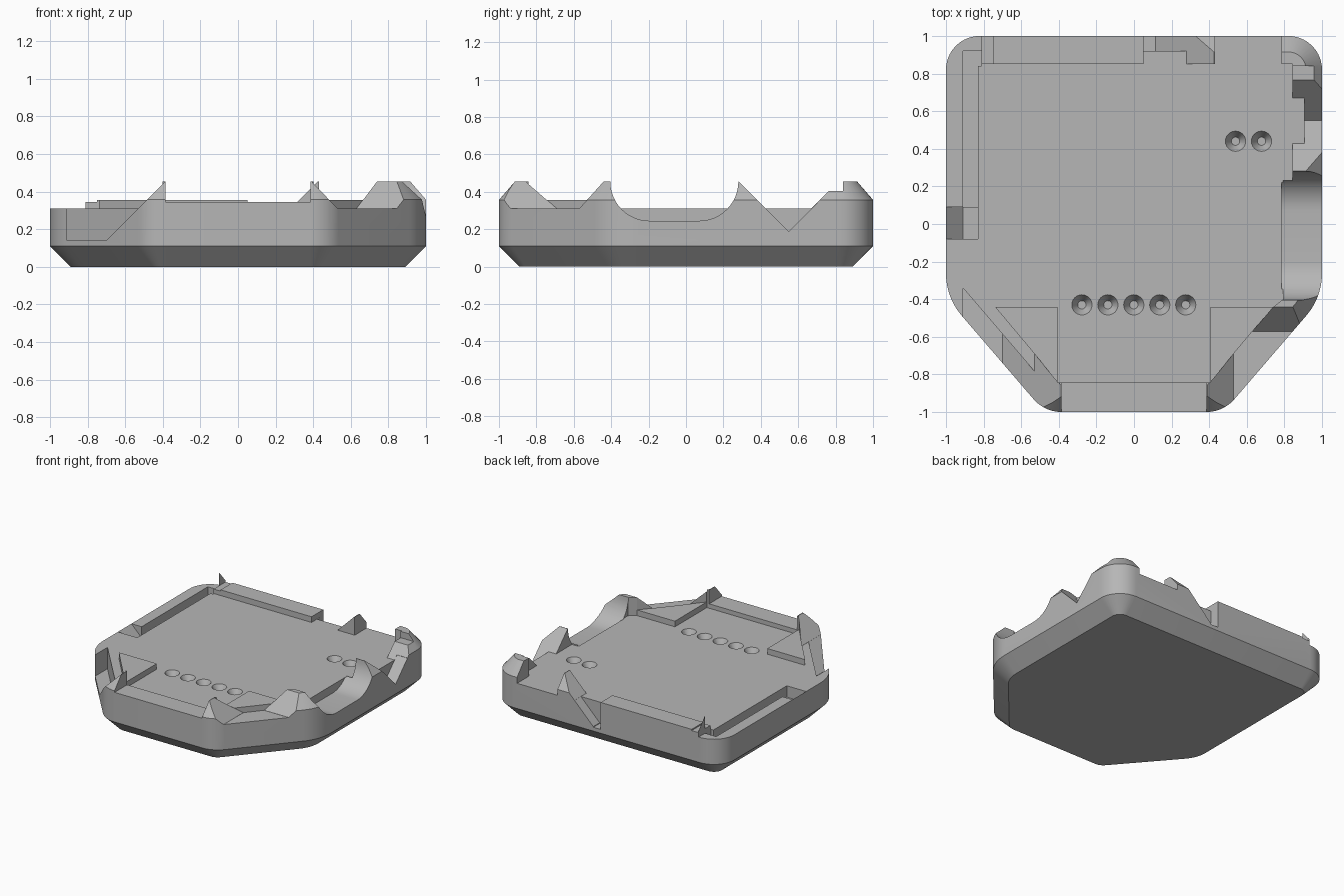
import bpy, bmesh, math
from mathutils import Vector

if "Cube" in bpy.data.objects:
    bpy.data.objects.remove(bpy.data.objects["Cube"])

FLOOR, LEDGE, TOP, FAR = 0.31, 0.14, 0.455, 1.1

grey = bpy.data.materials.new("plain grey")
grey.use_nodes = True
colour = (0.47, 0.47, 0.47, 1)
grey.diffuse_color = colour
grey.node_tree.nodes["Principled BSDF"].inputs["Base Color"].default_value = colour


def loft(name, rings):
    """Closed solid through rings of equal length."""
    bm = bmesh.new()
    loops = [[bm.verts.new(p) for p in ring] for ring in rings]
    n = len(loops[0])
    for a, b in zip(loops, loops[1:]):
        for i in range(n):
            bm.faces.new((a[i], a[(i + 1) % n], b[(i + 1) % n], b[i]))
    bm.faces.new(loops[0])
    bm.faces.new(loops[-1])
    bmesh.ops.recalc_face_normals(bm, faces=bm.faces)
    mesh = bpy.data.meshes.new(name)
    bm.to_mesh(mesh)
    bm.free()
    obj = bpy.data.objects.new(name, mesh)
    bpy.context.collection.objects.link(obj)
    return obj


def outline(inset, z, steps=10):
    """Rounded six-sided plan, moved inward by inset."""
    corners = [(1, 1, .18), (-1, 1, .18), (-1, -.39, .35),
               (-.475, -1, .2), (.475, -1, .2), (1, -.39, .35)]
    pts = [Vector(c[:2]) for c in corners]
    ring = []
    for i, (x, y, radius) in enumerate(corners):
        p = pts[i]
        u = (pts[i - 1] - p).normalized()
        v = (pts[(i + 1) % len(pts)] - p).normalized()
        half = u.angle(v) / 2
        bis = (u + v).normalized()
        r = max(radius - inset, .03)
        centre = p + bis * ((inset + r) / math.sin(half))
        sweep = math.pi / 2 - half
        mid = math.atan2(-bis.y, -bis.x)
        for k in range(steps + 1):
            a = mid + sweep * (2 * k / steps - 1)
            ring.append((centre.x + r * math.cos(a), centre.y + r * math.sin(a), z))
    return ring


# Tray: bevelled underside, straight wall, bevelled rim
tray = loft("tray", [outline(.11, 0), outline(0, .11), outline(0, .357), outline(.085, TOP)])


def cut(cutter):
    cutter.hide_render = True
    mod = tray.modifiers.new("cut", 'BOOLEAN')
    mod.operation, mod.solver, mod.object = 'DIFFERENCE', 'EXACT', cutter
    deps = bpy.context.evaluated_depsgraph_get()
    mesh = bpy.data.meshes.new_from_object(tray.evaluated_get(deps))
    tray.modifiers.clear()
    tray.data = mesh
    bpy.data.objects.remove(cutter)


def carve(poly, bottom):
    """Remove all above a plan polygon; bottom is a height or a linear rule."""
    rule = bottom if callable(bottom) else (lambda x, y: bottom)
    mid = sum((Vector(p) for p in poly), Vector((0, 0))) / len(poly)
    grown = [mid + (Vector(p) - mid) * 1.002 for p in poly]
    cut(loft("cutter", [[(p.x, p.y, rule(p.x, p.y)) for p in grown],
                        [(p.x, p.y, .7) for p in grown]]))


def carve_box(x0, x1, y0, y1, bottom):
    carve([(x0, y0), (x1, y0), (x1, y1), (x0, y1)], bottom)


def carve_side(profile, x0):
    """Remove a y-z profile through the right wall."""
    cut(loft("cutter", [[(x, y, z) for y, z in profile] for x in (x0, FAR)]))


# Inner floor, open over the low left wall
carve([(-FAR, FAR), (-.81, FAR), (-.81, .85), (.84, .85), (.84, .23), (.79, .23),
       (.79, -.40), (.74, -.44), (.405, -.44), (.405, -.84), (-.405, -.84),
       (-.405, -.44), (-.74, -.44), (-FAR, -.44)], FLOOR)

# Triangular corner plates
for s in (-1, 1):
    carve([(s * .74, -.44), (s * .405, -.44), (s * .405, -.84)], .355)

# Front and back lips
carve_box(-.385, .385, -FAR, -.84, .345)
carve_box(-.81, -.75, .85, FAR, .345)
carve_box(-.75, .05, .85, FAR, .355)

# Front left ramp, with the ledge outside the floor
carve([(-FAR, -.43), (-.74, -.44), (-.53, -.69), (-.53, -FAR), (-FAR, -FAR)], FLOOR)
ramp = lambda x, y: LEDGE + x + .7
carve([(-.53, -.69), (-.388, -.858), (-.388, -FAR), (-.53, -FAR)], ramp)
carve([(-.91, -.34), (-.7, -.585), (-.7, -FAR), (-.91, -FAR)], LEDGE)
carve([(-.7, -.585), (-.53, -.783), (-.53, -FAR), (-.7, -FAR)], ramp)

# Front right gap between two slopes
carve([(.39, -.857), (.53, -.69), (.53, -FAR), (.39, -FAR)],
      lambda x, y: TOP - 1.036 * (x - .39))
carve([(.53, -.69), (.63, -.571), (FAR, -.571), (FAR, -FAR), (.53, -FAR)], FLOOR)
carve([(.63, -.571), (.74, -.44), (FAR, -.44), (FAR, -.571)],
      lambda x, y: FLOOR + 1.11 * (y + .571))

# Right scoop with rounded ends
scoop = [(-.405, .7), (-.405, TOP)]
for k in range(13):
    a = math.pi + k * math.pi / 24
    scoop.append((-.195 + .21 * math.cos(a), TOP + .21 * math.sin(a)))
for k in range(13):
    a = 1.5 * math.pi + k * math.pi / 24
    scoop.append((.07 + .21 * math.cos(a), TOP + .21 * math.sin(a)))
carve_side(scoop[:1] + scoop[2:] + [(.28, .7)], .785)

# Right V notch, deep only outside the floor
carve_side([(.283, .7), (.283, TOP), (.428, FLOOR), (.67, FLOOR),
            (.765, .405), (.84, .405), (.84, .7)], .8)
carve_side([(.38, .358), (.55, .188), (.70, .338), (.70, .5), (.38, .5)], .907)

# Back ramp, slot and open gap
back = lambda x, y: TOP - (.425 - x)
carve_box(.05, .28, .84, FAR, FLOOR)
carve_box(.28, .425, .85, FAR, back)
carve_box(.11, .285, .92, FAR, back)
carve_box(.05, .115, .92, FAR, LEDGE)
carve_box(.43, .785, .84, FAR, FLOOR)

# Left channel and its notch
carve_box(-.91, -.83, .09, .92, .2)
carve_box(-.84, -.81, .84, .92, .2)
carve_box(-.91, -.83, -.08, .09, .22)
carve_box(-FAR, -.91, -.08, .09, lambda x, y: .22 - (x + .91))

# Countersunk holes
spots = [(-.277 + .138 * i, -.43) for i in range(5)] + [(.54, .44), (.678, .44)]
for cx, cy in spots:
    rings = [[(cx + r * math.cos(k * math.pi / 12), cy + r * math.sin(k * math.pi / 12), z)
              for k in range(24)] for r, z in ((.022, .25), (.055, FLOOR + .002))]
    cut(loft("cutter", rings))

# Finish
tray.data.materials.clear()
tray.data.materials.append(grey)
bpy.ops.object.select_all(action='DESELECT')
tray.select_set(True)
bpy.context.view_layer.objects.active = tray
bpy.ops.object.shade_smooth_by_angle(angle=math.radians(28))
